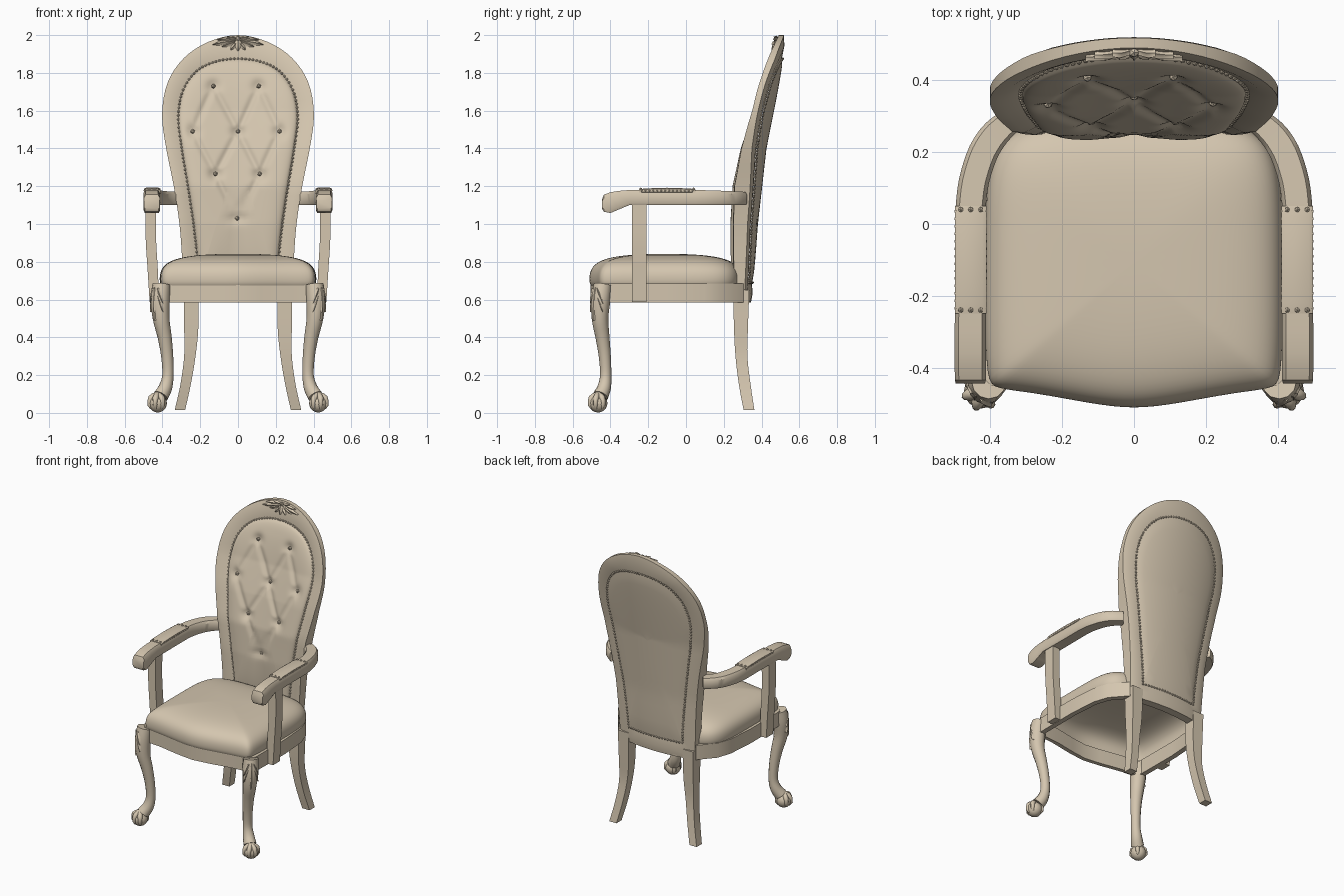
import bpy, bmesh, math
from mathutils import Vector, Matrix

if "Cube" in bpy.data.objects:
    bpy.data.objects.remove(bpy.data.objects["Cube"])

mat = bpy.data.materials.new("warm beige")
mat.diffuse_color = (0.66, 0.565, 0.43, 1)
mat.use_nodes = True
mat.node_tree.nodes["Principled BSDF"].inputs["Base Color"].default_value = mat.diffuse_color


# ---------- helpers ----------
def spline(keys, n):
    """Open Catmull-Rom through tuples of any size."""
    out = []
    for i in range(len(keys) - 1):
        a, b, c, d = keys[max(i - 1, 0)], keys[i], keys[i + 1], keys[min(i + 2, len(keys) - 1)]
        for k in range(n):
            t = k / n
            out.append(tuple(q + t * (r - p) / 2 + t * t * (2 * p - 5 * q + 4 * r - s) / 2
                             + t ** 3 * (3 * q - p - 3 * r + s) / 2 for p, q, r, s in zip(a, b, c, d)))
    return out + [tuple(keys[-1])]


def interp(table, z):
    for (z0, v0), (z1, v1) in zip(table, table[1:]):
        if z <= z1:
            return v0 + (v1 - v0) * (z - z0) / (z1 - z0)
    return table[-1][1]


def add_loft(bm, rings, loop=False, caps=(0, -1)):
    vs = [[bm.verts.new(p) for p in r] for r in rings]
    n = len(vs[0])
    for i in range(len(vs) if loop else len(vs) - 1):
        a, b = vs[i], vs[(i + 1) % len(vs)]
        for j in range(n):
            bm.faces.new((a[j], a[(j + 1) % n], b[(j + 1) % n], b[j]))
    for c in () if loop else caps:
        bm.faces.new(vs[c])


def add_tube(bm, path, ref, sides=10):
    """Round tube through (x, y, z, radius) points."""
    rings = []
    for i, p in enumerate(path):
        t = (Vector(path[min(i + 1, len(path) - 1)][:3]) - Vector(path[max(i - 1, 0)][:3])).normalized()
        n = t.cross(ref).normalized()
        b = n.cross(t)
        rings.append([Vector(p[:3]) + p[3] * (n * math.cos(2 * math.pi * k / sides) + b * math.sin(2 * math.pi * k / sides))
                      for k in range(sides)])
    add_loft(bm, rings)


def add_leaf(bm, base, tip, width, out, lift=0.012):
    """Pointed, ridged leaf that arches away from the surface."""
    base, tip, out = Vector(base), Vector(tip), Vector(out).normalized()
    side = (tip - base).cross(out).normalized()
    rings = []
    for k in range(7):
        t = k / 6
        w = width * math.sin(math.pi * (0.12 + 0.84 * t))
        p = base.lerp(tip, t) + out * lift * math.sin(math.pi * t * 0.8)
        rings.append([p - side * w, p - side * w * 0.4 + out * 0.004, p + out * 0.011,
                      p + side * w * 0.4 + out * 0.004, p + side * w, p - out * 0.01])
    add_loft(bm, rings)


def add_beads(bm, pts, r):
    for p in pts:
        bmesh.ops.create_icosphere(bm, subdivisions=1, radius=r, matrix=Matrix.Translation(p))


def finish(bm, name, mirror=False, subsurf=0, angle=35):
    bmesh.ops.recalc_face_normals(bm, faces=bm.faces)
    me = bpy.data.meshes.new(name)
    bm.to_mesh(me)
    bm.free()
    me.materials.append(mat)
    ob = bpy.data.objects.new(name, me)
    bpy.context.collection.objects.link(ob)
    bpy.ops.object.select_all(action='DESELECT')
    ob.select_set(True)
    bpy.context.view_layer.objects.active = ob
    bpy.ops.object.shade_smooth_by_angle(angle=math.radians(angle))
    if mirror:
        ob.modifiers.new("mirror", 'MIRROR')
    if subsurf:
        m = ob.modifiers.new("round", 'SUBSURF')
        m.levels = m.render_levels = subsurf


# ---------- back: curved shell defined by front and rear depth ----------
FRONT = [(0.5, .285), (1.0, .29), (1.2, .305), (1.4, .355), (1.6, .42), (1.8, .457), (2.0, .487)]
REAR = [(0.5, .345), (1.0, .375), (1.4, .42), (1.87, .515), (2.0, .525)]
OUTER = [(.285, .585), (.295, .8), (.31, 1.0), (.34, 1.2), (.38, 1.4), (.402, 1.58), (.372, 1.75), (.285, 1.88), (.155, 1.965), (0, 2.0)]
INNER = [(.205, .69), (.215, .82), (.235, 1.0), (.265, 1.2), (.298, 1.4), (.316, 1.57), (.290, 1.71), (.218, 1.81), (.117, 1.86), (0, 1.875)]


def depth(table, x, z):
    return interp(table, z) - 0.45 * x * x


def outline(keys, n, bottom=6):
    pts = spline(keys + [(-x, z) for x, z in keys[-2::-1]], n)
    x0, z0 = keys[0]
    return pts + [(-x0 + 2 * x0 * k / bottom, z0) for k in range(1, bottom)]


bm = bmesh.new()
rings = []
for (ox, oz), (ix, iz) in zip(outline(OUTER, 4), outline(INNER, 4)):
    mx, mz = (ox * .55 + ix * .45), (oz * .55 + iz * .45)
    rings.append([(ix, depth(FRONT, ix, iz), iz), (mx, depth(FRONT, mx, mz) - .008, mz),
                  (ox, depth(FRONT, ox, oz) + .004, oz), (ox, depth(REAR, ox, oz) - .006, oz),
                  (mx, depth(REAR, mx, mz), mz), (ix, depth(REAR, ix, iz) - .008, iz)])
add_loft(bm, rings, loop=True)
finish(bm, "back_frame")

BUTTONS = [(-.13, 1.73), (.11, 1.73), (-.24, 1.49), (0, 1.49), (.22, 1.49), (-.12, 1.265), (.115, 1.265), (-.005, 1.03)]
CREASES = [(Vector(a), Vector(b)) for i, a in enumerate(BUTTONS) for b in BUTTONS[i + 1:]
           if abs(a[1] - b[1]) > .1 and (Vector(a) - Vector(b)).length < .3]
CREASES += [(Vector(BUTTONS[7]), Vector((0, .75)))]


def tuft(x, z):
    p = Vector((x, z))
    d = max(math.exp(-((p - Vector(b)).length / .035) ** 2) for b in BUTTONS) * .026
    for a, b in CREASES:
        t = min(max((p - a).dot(b - a) / (b - a).length_squared, 0), 1)
        d = max(d, .011 * math.exp(-((p - a.lerp(b, t)).length / .018) ** 2))
    return d


def panel_point(x, z, s, front):
    bulge = math.sqrt(max(0, 1 - s ** 4))
    if front:
        return (x, depth(FRONT, x, z) + .004 - .056 * bulge + tuft(x, z) * bulge, z)
    return (x, depth(REAR, x, z) - .006 + .012 * bulge, z)


for name, front, n, steps in (("tufted_back_pad", True, 8, 44), ("rear_back_panel", False, 4, 12)):
    bm = bmesh.new()
    edge, zc = outline(INNER, n), 1.38
    add_loft(bm, [[panel_point(x * s, zc + (z - zc) * s, s, front) for x, z in edge]
                  for s in [1 - .99 * k / steps for k in range(steps + 1)]], caps=(-1,))
    finish(bm, name, angle=60)

# pad buttons
bm = bmesh.new()
for x, z in BUTTONS:
    add_beads(bm, [Vector(panel_point(x, z, .75 if abs(x) > .2 else .5, True)) + Vector((0, -.003, 0))], .013)
finish(bm, "back_buttons")

# nail heads around both sides of the back
bm = bmesh.new()
last = None
for x, z in outline(INNER, 30, 80):
    p = Vector((x, z))
    if last is None or (p - last).length >= .018:
        last = p
        add_beads(bm, [(x, depth(FRONT, x, z) - .002, z), (x, depth(REAR, x, z) - .004, z)], .0075)
finish(bm, "back_nail_heads")

# carved crest
bm = bmesh.new()
out = (0, -1, .2)
add_leaf(bm, (0, .486, 1.985), (0, .468, 1.915), .018, out, .008)
add_beads(bm, [(0, .478, 1.982)], .015)
for s in (1, -1):
    for bx, bz, tx, tz, w in ((.01, 1.972, .135, 1.948, .014), (.02, 1.980, .11, 1.974, .011),
                              (.01, 1.965, .085, 1.938, .013), (.005, 1.96, .04, 1.920, .012),
                              (.01, 1.982, .06, 1.990, .010)):
        add_leaf(bm, (s * bx, .483, bz), (s * tx, .482 - .45 * tx * tx - .15 * (1.98 - tz), tz), w, out, .008)
finish(bm, "crest_carving")


# ---------- seat ----------
def full(half):
    return half + [(-x, y) for x, y in half[-2:0:-1]]


CUSHION = full([(0, -.515), (.12, -.499), (.28, -.468), (.385, -.458), (.41, -.435), (.413, -.25), (.413, -.05),
                (.41, .1), (.39, .19), (.345, .252), (.26, .283), (.12, .288), (0, .288)])
APRON = full([(0, -.505), (.12, -.49), (.28, -.46), (.40, -.45), (.428, -.42), (.43, -.1), (.415, .1), (.382, .2),
              (.29, .305), (.15, .335), (0, .345)])
# the cushion is an open dome, hollow underneath
bm = bmesh.new()
cy = -.11
add_loft(bm, [[(x * s, cy + (y - cy) * s, z) for x, y in CUSHION]
              for s, z in ((.985, .675), (1.005, .69), (1.005, .735), (.965, .775), (.86, .808), (.65, .83), (.35, .84), (.1, .842))],
         caps=(-1,))
finish(bm, "seat_cushion", subsurf=2, angle=80)

bm = bmesh.new()
add_loft(bm, [[(x, y, .685), (x, y, .585), (x * .92, cy + (y - cy) * .93, .585), (x * .92, cy + (y - cy) * .93, .685)]
              for x, y in APRON], loop=True)
finish(bm, "seat_apron")


# ---------- square posts: rear legs and arm supports ----------
def add_post(bm, keys):
    add_loft(bm, [[(a, c, z), (b, c, z), (b, d, z), (a, d, z)] for a, b, c, d, z in spline(keys, 4)])


bm = bmesh.new()
add_post(bm, [(.208, .288, .25, .335, .65), (.21, .285, .254, .328, .45), (.225, .285, .262, .325, .3),
              (.25, .305, .28, .342, .15), (.28, .335, .305, .362, .015)])
finish(bm, "rear_legs", mirror=True)
bm = bmesh.new()
add_post(bm, [(.418, .468, -.285, -.21, .588), (.424, .478, -.285, -.21, .75), (.434, .489, -.285, -.21, .93),
              (.432, .488, -.285, -.21, 1.12)])
finish(bm, "arm_supports", mirror=True)


# ---------- arms ----------
def add_arm(bm, st):
    rings = []
    for i, (x, y, zb, zt, w) in enumerate(st):
        a, b = st[max(i - 1, 0)], st[min(i + 1, len(st) - 1)]
        t = Vector((b[0] - a[0], b[1] - a[1])).normalized()
        rings.append([(x + t.y * u * w, y - t.x * u * w, zb + v * (zt - zb)) for u, v in
                      ((-1, .15), (-1, .8), (-.75, 1), (.75, 1), (1, .8), (1, .15), (.85, 0), (-.85, 0))])
    add_loft(bm, rings)


bm = bmesh.new()
add_arm(bm, [(.456, -.444, 1.08, 1.13, .041), (.456, -.435, 1.065, 1.155, .043), (.456, -.40, 1.058, 1.168, .044),
             (.456, -.36, 1.075, 1.175, .044), (.456, -.30, 1.10, 1.18, .044), (.455, -.1, 1.10, 1.18, .042)]
        + spline([(.455, .05, 1.10, 1.18, .042), (.446, .12, 1.10, 1.178, .042), (.42, .20, 1.10, 1.175, .042),
                  (.383, .255, 1.10, 1.172, .040), (.335, .295, 1.10, 1.17, .034)], 3))
finish(bm, "arm_rails", mirror=True)

bm = bmesh.new()
add_arm(bm, [(.455, y, 1.165, z, .0435) for y, z in ((-.25, 1.183), (-.22, 1.188), (-.1, 1.192), (.02, 1.188), (.05, 1.183))])
finish(bm, "arm_pads", mirror=True)
bm = bmesh.new()
add_beads(bm, [(.455 + k * .028, y, 1.185) for k in (-1, 0, 1) for y in (-.24, .04)], .008)
add_beads(bm, [(.455 + s * .040, -.235 + .0208 * k, 1.177) for s in (-1, 1) for k in range(14)], .0065)
finish(bm, "arm_nail_heads", mirror=True)

# ---------- cabriole front legs with claw-and-ball feet ----------
bm = bmesh.new()
add_tube(bm, spline([(.405, -.44, .68, .048), (.412, -.451, .6, .051), (.407, -.455, .5, .044), (.388, -.442, .4, .037),
                     (.375, -.43, .3, .032), (.371, -.425, .2, .030), (.384, -.433, .135, .036), (.408, -.452, .09, .041)], 4),
         Vector((1, 0, 0)), 12)
finish(bm, "front_legs", mirror=True)

bm = bmesh.new()
C = Vector((.425, -.465, .051))
bmesh.ops.create_uvsphere(bm, u_segments=16, v_segments=10, radius=.049, matrix=Matrix.Translation(C))
for off in (-80, -27, 27, 80, 180):
    phi = math.radians(-45 + off)
    d = Vector((math.cos(phi), math.sin(phi), 0))
    path = []
    for el, r in ((85, .016), (55, .015), (35, .017), (15, .013), (-10, .013), (-40, .006)):
        e = math.radians(el)
        path.append((*(C + .046 * (d * math.cos(e) + Vector((0, 0, math.sin(e))))), r))
    add_tube(bm, path, Vector((-d.y, d.x, 0)), 8)
finish(bm, "claw_and_ball_feet", mirror=True, angle=50)

# carved knee leaves
bm = bmesh.new()
add_leaf(bm, (.436, -.474, .665), (.432, -.480, .49), .020, (1, -1, 0), .008)
for z0, z1, w in ((.66, .58, .015), (.62, .535, .013)):
    add_leaf(bm, (.425, -.488, z0), (.395, -.496, z1), w, (.2, -1, 0), .004)
    add_leaf(bm, (.446, -.47, z0), (.454, -.438, z1), w, (1, -.2, 0), .004)
finish(bm, "knee_carvings", mirror=True)
